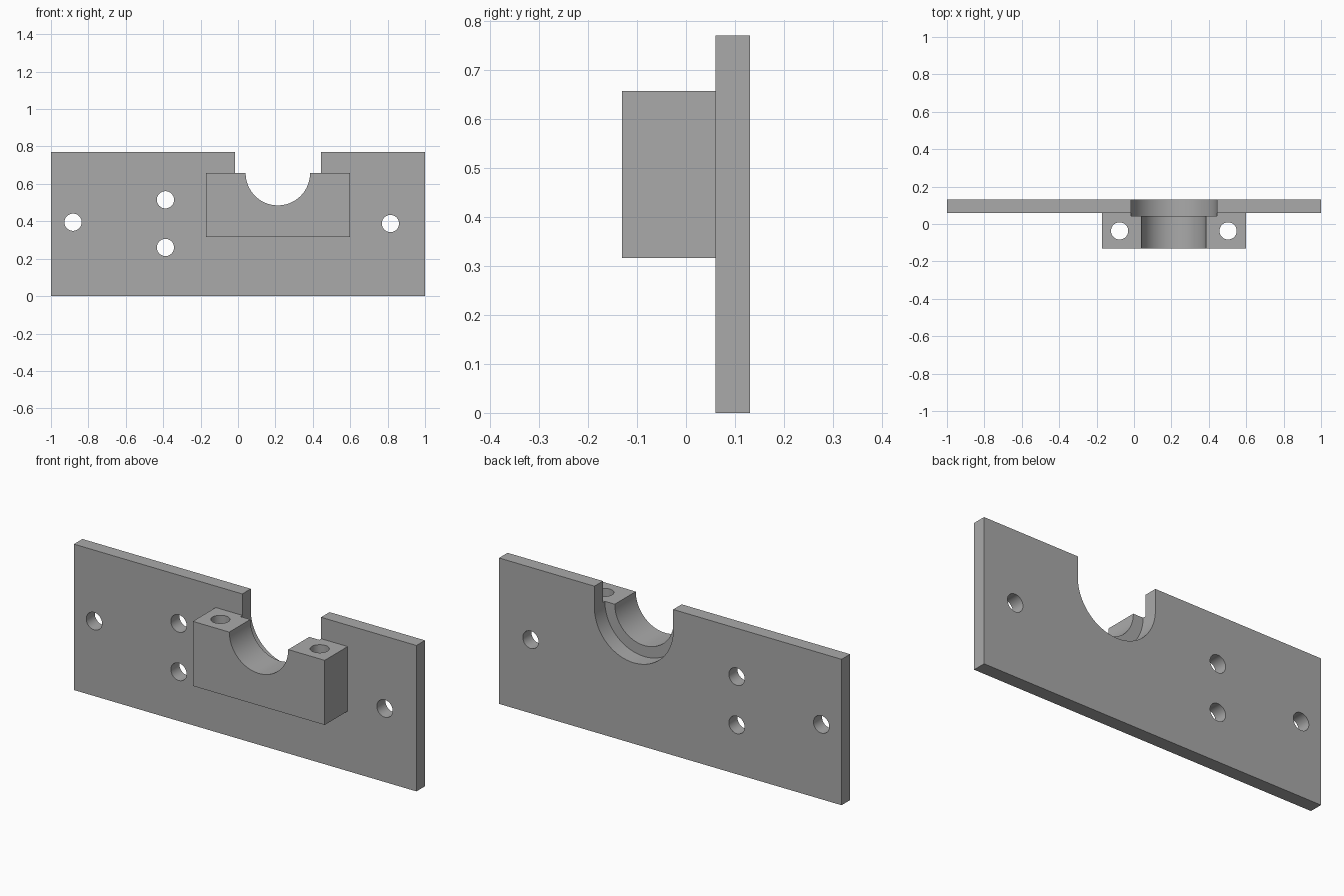
import bpy, bmesh
from math import sin, cos, pi, radians
from mathutils import Matrix, Vector

cube = bpy.data.objects.get("Cube")
if cube:
    bpy.data.objects.remove(cube, do_unlink=True)

steel = bpy.data.materials.new("plain grey")
steel.use_nodes = True
GREY = (0.4, 0.4, 0.4, 1)
steel.diffuse_color = GREY
steel.node_tree.nodes["Principled BSDF"].inputs["Base Color"].default_value = GREY


def make_object(name, bm):
    bmesh.ops.recalc_face_normals(bm, faces=bm.faces)
    mesh = bpy.data.meshes.new(name)
    bm.to_mesh(mesh)
    bm.free()
    mesh.materials.append(steel)
    obj = bpy.data.objects.new(name, mesh)
    bpy.context.collection.objects.link(obj)
    return obj


def box(name, low, high):
    low, high = Vector(low), Vector(high)
    bm = bmesh.new()
    bmesh.ops.create_cube(bm, size=1, matrix=Matrix.Translation((low + high) / 2)
                          @ Matrix.Diagonal((*(high - low), 1)))
    return make_object(name, bm)


def drill(name, center, radius, depth, along_y):
    bm = bmesh.new()
    turn = Matrix.Rotation(pi / 2 if along_y else 0, 4, 'X')
    bmesh.ops.create_cone(bm, cap_ends=True, segments=48, radius1=radius, radius2=radius,
                          depth=depth, matrix=Matrix.Translation(center) @ turn)
    return make_object(name, bm)


def u_slot(name, radius, y0, y1):
    """Half-round trough, open at the top, running along y."""
    steps = 48
    arc = [(SEAT_X - radius * cos(pi * i / steps), SEAT_Z - radius * sin(pi * i / steps))
           for i in range(steps + 1)]
    outline = arc + [(SEAT_X + radius, 1), (SEAT_X - radius, 1)]
    bm = bmesh.new()
    face = bm.faces.new([bm.verts.new((x, y0, z)) for x, z in outline])
    side = bmesh.ops.extrude_face_region(bm, geom=[face])["geom"]
    bmesh.ops.translate(bm, vec=(0, y1 - y0, 0),
                        verts=[v for v in side if isinstance(v, bmesh.types.BMVert)])
    return make_object(name, bm)


def combine(target, tool, operation):
    tool.hide_render = True
    mod = target.modifiers.new(tool.name, 'BOOLEAN')
    mod.operation, mod.solver, mod.object = operation, 'EXACT', tool
    bpy.context.view_layer.objects.active = target
    bpy.ops.object.modifier_apply(modifier=mod.name)
    bpy.data.objects.remove(tool, do_unlink=True)


SEAT_X, SEAT_Z = 0.213, 0.657
HOLE = 0.046

# Mounting plate with the bearing block fused to its front
bracket = box("bearing_bracket", (-1, 0.06, 0), (1, 0.131, 0.77))
combine(bracket, box("bearing_block", (-0.172, -0.131, 0.316), (0.598, 0.1, SEAT_Z)), 'UNION')

# Stepped half-round bearing seat
combine(bracket, u_slot("shaft_seat", 0.172, -0.3, 0.3), 'DIFFERENCE')
combine(bracket, u_slot("wide_seat", 0.23, 0.044, 0.3), 'DIFFERENCE')

# Mounting holes through the plate
for x, z in ((-0.882, 0.395), (-0.388, 0.515), (-0.388, 0.26), (0.815, 0.388)):
    combine(bracket, drill("plate_hole", (x, 0.1, z), HOLE, 0.4, True), 'DIFFERENCE')

# Vertical cap bolt holes, mirrored about the seat
for side in (-1, 1):
    combine(bracket, drill("bolt_hole", (SEAT_X + side * 0.29, -0.037, 0.5), HOLE, 0.8, False),
            'DIFFERENCE')

bpy.ops.object.select_all(action='DESELECT')
bracket.select_set(True)
bpy.context.view_layer.objects.active = bracket
bpy.ops.object.shade_smooth_by_angle(angle=radians(30))
